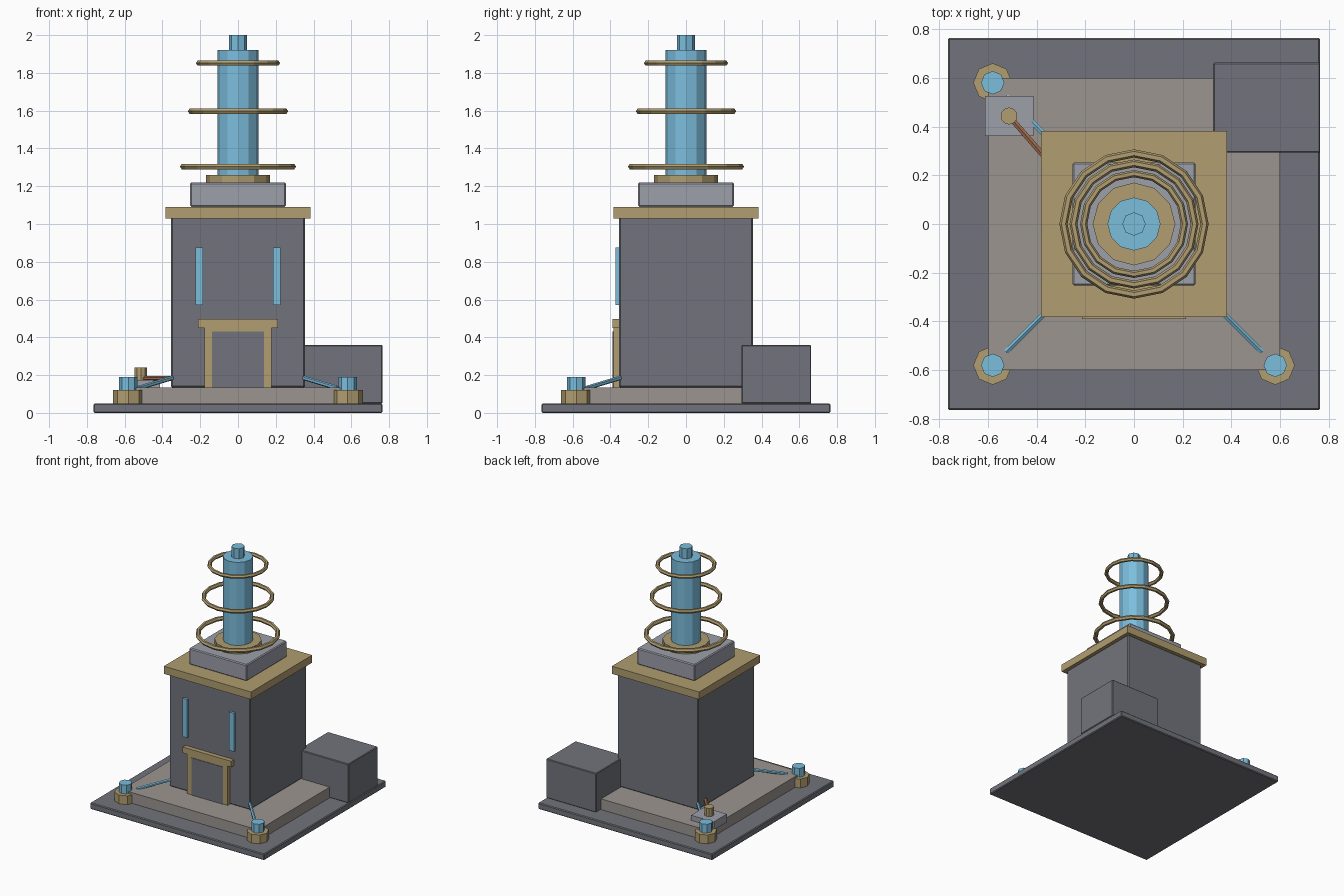
import bpy
from math import pi
from mathutils import Vector

if "Cube" in bpy.data.objects:
    bpy.data.objects.remove(bpy.data.objects["Cube"])


def material(name, r, g, b):
    m = bpy.data.materials.new(name)
    m.diffuse_color = (r, g, b, 1)
    m.use_nodes = True
    m.node_tree.nodes["Principled BSDF"].inputs["Base Color"].default_value = m.diffuse_color
    return m


DARK = material("dark_stone", 0.17, 0.175, 0.20)
WARM = material("warm_stone", 0.33, 0.30, 0.28)
LIGHT = material("light_stone", 0.34, 0.35, 0.40)
BRASS = material("brass", 0.44, 0.34, 0.16)
BLUE = material("blue_crystal", 0.20, 0.51, 0.72)
COPPER = material("copper", 0.38, 0.16, 0.08)


def finish(name, mat):
    ob = bpy.context.object
    ob.name = name
    ob.data.materials.append(mat)
    return ob


def box(name, x, y, z, mat, bevel=0):
    """Box from (min, max) ranges on each axis."""
    bpy.ops.mesh.primitive_cube_add(size=1, location=[(a + b) / 2 for a, b in (x, y, z)])
    ob = finish(name, mat)
    ob.scale = [b - a for a, b in (x, y, z)]
    bpy.ops.object.transform_apply(location=False, rotation=False, scale=True)
    if bevel:
        mod = ob.modifiers.new("edge_bevel", 'BEVEL')
        mod.width = bevel
        mod.segments = 1
    return ob


def square(name, half, z, mat, bevel=0):
    return box(name, (-half, half), (-half, half), z, mat, bevel)


def cyl(name, x, y, z, r, sides, mat):
    bpy.ops.mesh.primitive_cylinder_add(vertices=sides, radius=r, depth=z[1] - z[0],
                                        location=(x, y, (z[0] + z[1]) / 2))
    return finish(name, mat)


def rod(name, a, b, r, sides, mat):
    a, b = Vector(a), Vector(b)
    bpy.ops.mesh.primitive_cylinder_add(vertices=sides, radius=r, depth=(b - a).length,
                                        location=(a + b) / 2)
    ob = finish(name, mat)
    ob.rotation_euler = (b - a).to_track_quat('Z', 'Y').to_euler()
    return ob


# Stepped base, main body and roof
square("base_plate", 0.765, (0, 0.05), DARK, 0.006)
square("plinth", 0.6, (0.05, 0.135), WARM)
square("main_body", 0.355, (0.135, 1.035), DARK, 0.007)
square("roof_slab", 0.383, (1.03, 1.09), BRASS)
square("upper_block", 0.253, (1.09, 1.22), LIGHT, 0.007)

# Central column
cyl("column_collar", 0, 0, (1.215, 1.26), 0.17, 12, BRASS)
cyl("column", 0, 0, (1.26, 1.92), 0.109, 12, BLUE)
cyl("column_tip", 0, 0, (1.92, 2.0), 0.048, 8, BLUE)

# Floating rings around the column
for i, (z, outer) in enumerate(((1.304, 0.307), (1.597, 0.265), (1.852, 0.222))):
    t = 0.017 - 0.001 * i
    bpy.ops.mesh.primitive_torus_add(major_segments=16, minor_segments=6,
                                     major_radius=outer - t, minor_radius=t,
                                     location=(0, 0, z))
    finish(f"column_ring_{i + 1}", BRASS)

# Doorway and slit windows on the front
box("door_frame", (-0.178, 0.178), (-0.384, -0.35), (0.135, 0.455), BRASS)
box("door_panel", (-0.138, 0.138), (-0.388, -0.35), (0.135, 0.43), DARK)
box("door_lintel", (-0.213, 0.213), (-0.39, -0.35), (0.45, 0.497), BRASS)
for s, side in ((-1, "left"), (1, "right")):
    c = s * 0.205
    box(f"window_{side}", (c - 0.021, c + 0.021), (-0.374, -0.35), (0.57, 0.875), BLUE)

# Corner posts and the conduits feeding the body
for sx, sy, corner in ((-1, -1, "front_left"), (1, -1, "front_right"),
                       (-1, 1, "back_left"), (1, 1, "back_right")):
    x, y = sx * 0.581, sy * 0.581
    cyl(f"post_foot_{corner}", x, y, (0.05, 0.12), 0.08, 8, BRASS)
    cyl(f"post_crystal_{corner}", x, y, (0.12, 0.19), 0.048, 8, BLUE)
    rod(f"conduit_{corner}", (sx * 0.525, sy * 0.525, 0.132),
        (sx * 0.345, sy * 0.345, 0.186), 0.012, 6, BLUE)

# Side annex at the back right
box("annex", (0.325, 0.765), (0.293, 0.663), (0.05, 0.36), DARK, 0.005)

# Small valve on the back left
box("valve_block", (-0.613, -0.413), (0.362, 0.527), (0.11, 0.175), LIGHT)
cyl("valve_knob", -0.514, 0.444, (0.175, 0.24), 0.035, 10, BRASS)
rod("valve_pipe", (-0.514, 0.444, 0.182), (-0.345, 0.25, 0.182), 0.013, 6, COPPER)
